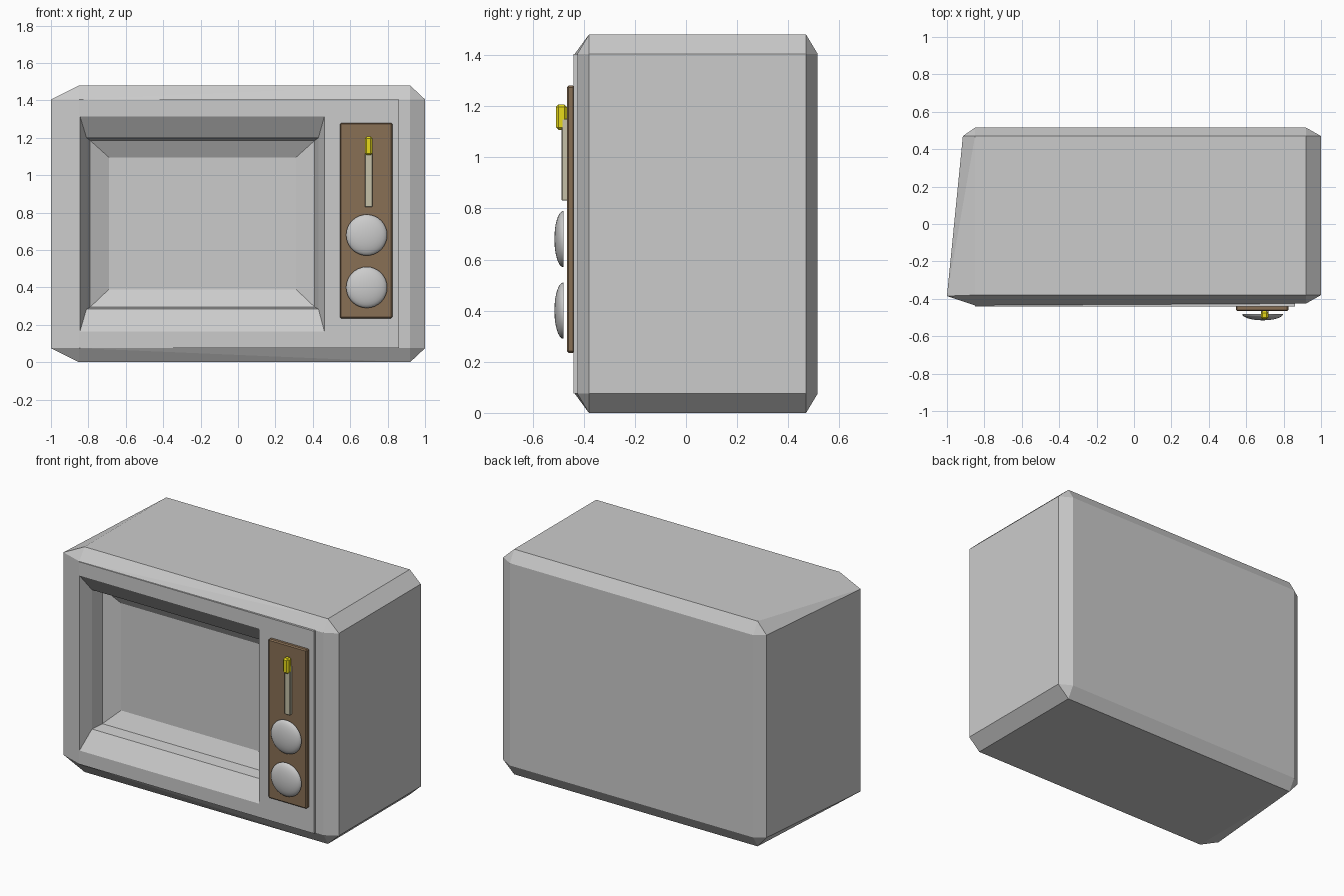
import bpy, bmesh, math
from mathutils import Matrix

if "Cube" in bpy.data.objects:
    bpy.data.objects.remove(bpy.data.objects["Cube"])


def add_object(name, bm, color=None):
    bmesh.ops.recalc_face_normals(bm, faces=bm.faces)
    me = bpy.data.meshes.new(name)
    bm.to_mesh(me)
    bm.free()
    ob = bpy.data.objects.new(name, me)
    bpy.context.collection.objects.link(ob)
    if color:
        mat = bpy.data.materials.new(name + "_paint")
        mat.diffuse_color = (*color, 1)
        mat.use_nodes = True
        mat.node_tree.nodes["Principled BSDF"].inputs["Base Color"].default_value = mat.diffuse_color
        me.materials.append(mat)
    return ob


def box(name, x, y, z, color=None, bevel=0):
    bm = bmesh.new()
    size = [b - a for a, b in (x, y, z)]
    mid = [(a + b) / 2 for a, b in (x, y, z)]
    bmesh.ops.create_cube(bm, size=1, matrix=Matrix.Translation(mid) @ Matrix.Diagonal((*size, 1)))
    if bevel:
        bmesh.ops.bevel(bm, geom=bm.edges[:], offset=bevel, segments=1, affect='EDGES')
    return add_object(name, bm, color)


# Chamfered cabinet: hull of the flat faces, left side tapers to the back
H, C = 1.48, 0.075
bm = bmesh.new()
for x in (-0.85, 0.92):
    for z in (0, H):
        for y in (-0.38, 0.47):
            bm.verts.new((x, y, z))
for z in (C, H - C):
    for p in ((1, -0.38), (1, 0.47), (-1, -0.385), (-0.915, 0.47),
              (-0.85, -0.435), (0.92, -0.425), (-0.85, 0.515), (0.92, 0.515)):
        bm.verts.new((*p, z))
bmesh.ops.convex_hull(bm, input=bm.verts[:])
bmesh.ops.dissolve_limit(bm, angle_limit=0.01, verts=bm.verts[:], edges=bm.edges[:])
cabinet = add_object("cabinet", bm)

# Raised front frame
frame = box("front_frame", (-0.85, 0.86), (-0.44, -0.415), (C, H - C))

# Stepped screen recess, lofted as a cutter: x0, x1, z0, z1, y
rings = [(-0.845, 0.462, 0.165, 1.315, -0.50),
         (-0.845, 0.462, 0.165, 1.315, -0.44),
         (-0.81, 0.43, 0.285, 1.20, -0.36),
         (-0.79, 0.41, 0.295, 1.185, -0.28),
         (-0.69, 0.31, 0.39, 1.095, -0.23)]
bm = bmesh.new()
loops = [[bm.verts.new(p) for p in ((a, y, c), (b, y, c), (b, y, d), (a, y, d))]
         for a, b, c, d, y in rings]
for lo, hi in zip(loops, loops[1:]):
    for i in range(4):
        j = (i + 1) % 4
        bm.faces.new((lo[i], lo[j], hi[j], hi[i]))
bm.faces.new(loops[0])
bm.faces.new(loops[-1])
cutter = add_object("screen_cutter", bm)
cutter.hide_render = True
cutter.hide_viewport = True
cutter.display_type = 'WIRE'
for ob in (cabinet, frame):
    mod = ob.modifiers.new("screen_recess", 'BOOLEAN')
    mod.operation = 'DIFFERENCE'
    mod.solver = 'EXACT'
    mod.object = cutter

# Control panel, slider slot and slider handle
box("control_panel", (0.545, 0.825), (-0.466, -0.435), (0.235, 1.28), (0.25, 0.16, 0.09), 0.007)
box("slider_slot", (0.678, 0.719), (-0.487, -0.46), (0.83, 1.15), (0.56, 0.53, 0.39), 0.003)
box("slider_handle", (0.678, 0.719), (-0.509, -0.466), (1.107, 1.207), (0.8, 0.7, 0.01), 0.01)

# Domed dials: flattened half spheres facing forward
for name, z in (("upper_dial", 0.68), ("lower_dial", 0.40)):
    bm = bmesh.new()
    bmesh.ops.create_uvsphere(bm, u_segments=32, v_segments=16, radius=1)
    bmesh.ops.bisect_plane(bm, geom=bm.verts[:] + bm.edges[:] + bm.faces[:], dist=1e-4,
                           plane_co=(0, 0, 0), plane_no=(0, 0, 1), clear_inner=True)
    bmesh.ops.holes_fill(bm, edges=[e for e in bm.edges if e.is_boundary], sides=0)
    bm.transform(Matrix.Translation((0.688, -0.48, z)) @ Matrix.Rotation(math.pi / 2, 4, 'X')
                 @ Matrix.Diagonal((0.11, 0.11, 0.035, 1)))
    dial = add_object(name, bm)
    bpy.ops.object.select_all(action='DESELECT')
    dial.select_set(True)
    bpy.context.view_layer.objects.active = dial
    bpy.ops.object.shade_smooth_by_angle(angle=math.radians(40))
